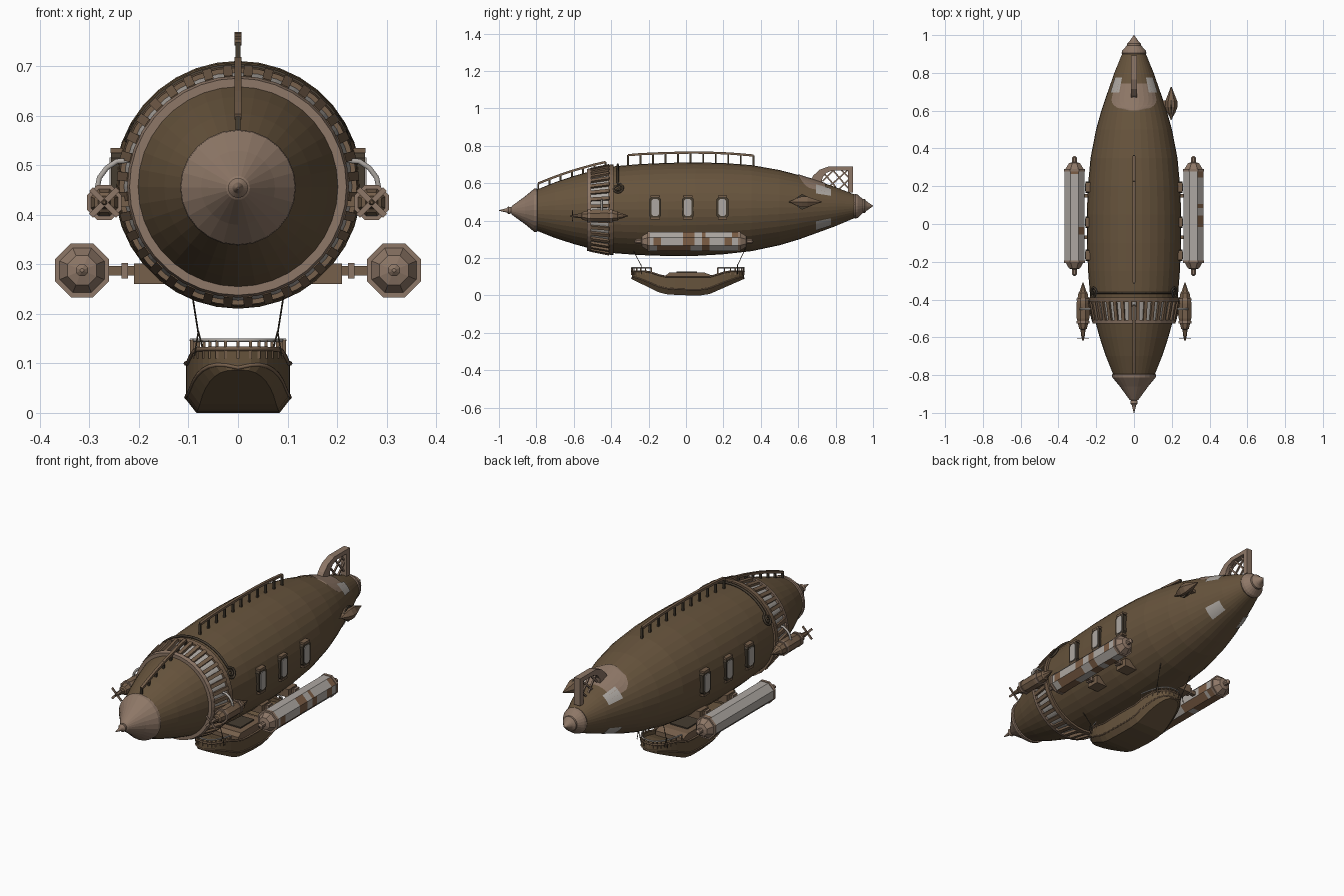
import bpy, bmesh, math
from mathutils import Vector, noise

if "Cube" in bpy.data.objects:
    bpy.data.objects.remove(bpy.data.objects["Cube"])

def mat(name, c):
    m = bpy.data.materials.new(name)
    m.diffuse_color = (*c, 1)
    m.use_nodes = True
    m.node_tree.nodes["Principled BSDF"].inputs["Base Color"].default_value = m.diffuse_color
    return m
HULL = mat("hull_brown", (0.135, 0.088, 0.046))
TRIM = mat("pale_bronze", (0.27, 0.185, 0.135))
MID = mat("mid_bronze", (0.18, 0.115, 0.07))
GREY = mat("warm_grey", (0.42, 0.39, 0.36))
RUST = mat("rust", (0.2, 0.11, 0.06))
DARK = mat("dark_iron", (0.06, 0.045, 0.03))

def mesh(name, verts, faces, *mats):
    me = bpy.data.meshes.new(name)
    me.from_pydata([tuple(v) for v in verts], [], faces)
    bm = bmesh.new(); bm.from_mesh(me)
    bmesh.ops.recalc_face_normals(bm, faces=bm.faces)
    bm.to_mesh(me); bm.free()
    for m in mats:
        me.materials.append(m)
    ob = bpy.data.objects.new(name, me)
    bpy.context.collection.objects.link(ob)
    return ob

# hull shape: radius along y, and slightly rising axis
PROF = [(-.81, .105), (-.7, .149), (-.6, .182), (-.52, .204), (-.46, .22), (-.4, .231), (-.25, .243),
        (-.1, .249), (.05, .25), (.2, .244), (.35, .23), (.5, .201), (.6, .173), (.7, .139), (.8, .104), (.92, .055)]
def radius(y):
    for (a, ra), (b, rb) in zip(PROF, PROF[1:]):
        if y <= b:
            return ra + (rb - ra) * (y - a) / (b - a)
    return PROF[-1][1]
def axis(y):
    return .46 + (.018 * y if y > 0 else .006 * y)
def on_hull(y, deg, off=0.0):
    a, r = math.radians(deg), radius(y) + off
    return Vector((r * math.cos(a), y, axis(y) + r * math.sin(a)))

def lathe(name, pts, m, seg=32, x=0, z=None, phase=0):
    "Turn (y, radius) points about a lengthwise axis."
    vs, n = [], seg
    for y, r in pts:
        for i in range(n):
            a = 2 * math.pi * (i + phase) / n
            vs.append((x + r * math.cos(a), y, (axis(y) if z is None else z) + r * math.sin(a)))
    fs = [(k*n + i, k*n + (i+1) % n, (k+1)*n + (i+1) % n, (k+1)*n + i) for k in range(len(pts)-1) for i in range(n)]
    fs += [tuple(range(n)), tuple(range((len(pts)-1)*n, len(pts)*n))]
    return mesh(name, vs, fs, m)

def beam(name, a, b, w, d, m, up=(0, 0, 1)):
    "Box bar from a to b."
    a, b = Vector(a), Vector(b)
    t = (b - a).normalized()
    s = t.cross(Vector(up))
    s = s.normalized() if s.length > .01 else Vector((1, 0, 0))
    u = s.cross(t)
    vs = [p + s*w/2*i + u*d/2*j for p in (a, b) for i, j in ((-1, -1), (1, -1), (1, 1), (-1, 1))]
    return mesh(name, vs, [(0, 1, 2, 3), (4, 5, 6, 7), (0, 1, 5, 4), (1, 2, 6, 5), (2, 3, 7, 6), (3, 0, 4, 7)], m)

def tube(name, pts, r, m, cyclic=False):
    c = bpy.data.curves.new(name, 'CURVE')
    c.dimensions, c.bevel_depth, c.bevel_resolution, c.use_fill_caps = '3D', r, 1, True
    sp = c.splines.new('POLY')
    sp.points.add(len(pts) - 1)
    for p, q in zip(sp.points, pts):
        p.co = (*q, 1)
    sp.use_cyclic_u = cyclic
    c.materials.append(m)
    ob = bpy.data.objects.new(name, c)
    bpy.context.collection.objects.link(ob)

def patch(name, y0, y1, a0, a1, m, rounded=False, n=10):
    "Thin plate that follows the hull."
    vs = []
    for k in range(n + 1):
        u = k / n
        w = math.sqrt(max(.02, 1 - (1 - min(1, u * 2)) ** 2)) if rounded else 1
        for i in range(n + 1):
            vs.append(on_hull(y0 + (y1-y0)*u, (a0+a1)/2 + (a1-a0)*w*(i/n - .5), .004))
    fs = [(k*(n+1)+i, k*(n+1)+i+1, (k+1)*(n+1)+i+1, (k+1)*(n+1)+i) for k in range(n) for i in range(n)]
    mesh(name, vs, fs, m)

def prism(name, pts, x0, x1, m):
    "Extrude a (y, z) outline along x."
    n = len(pts)
    vs = [(x, y, z) for x in (x0, x1) for y, z in pts]
    mesh(name, vs, [tuple(range(n)), tuple(range(n, 2*n))] + [(i, (i+1) % n, n+(i+1) % n, n+i) for i in range(n)], m)

def oct_rect(y, z, w, h, c):
    return [(y+i*(w-a), z+j*(h-b)) for i, j, a, b in ((-1, -1, c, 0), (1, -1, c, 0), (1, -1, 0, c), (1, 1, 0, c),
            (1, 1, c, 0), (-1, 1, c, 0), (-1, 1, 0, c), (-1, -1, 0, c))]

# envelope, nose and tail
lathe("envelope", PROF, HULL, 36)
lathe("nose_cone", [(-.79, .1), (-.797, .117), (-.812, .115), (-.86, .075), (-.9, .046), (-.93, .024), (-.935, .017),
                    (-.95, .02), (-.96, .011), (-1, .002)], TRIM, 24)
lathe("tail_cone", [(.89, .06), (.905, .066), (.918, .062), (.945, .038), (.955, .038), (.965, .026), (1, .001)], TRIM, 24)

# ribbed collar round the front
lathe("collar_drum", [(-.52, .2), (-.515, .21), (-.4, .233), (-.395, .225)], GREY, 36)
lathe("collar_front_band", [(-.528, .198), (-.528, .219), (-.508, .224), (-.508, .2)], TRIM, 36)
lathe("collar_back_band", [(-.414, .22), (-.414, .24), (-.388, .243), (-.388, .22)], MID, 36)
for i in range(36):
    a = i * 10 + 5
    out = on_hull(-.46, a) - Vector((0, -.46, axis(-.46)))
    beam(f"collar_rib_{i}", on_hull(-.51, a, .011), on_hull(-.41, a, .009), .018, .014, MID, out)

# top rails
for name, y0, y1, off, n in (("front_rail", -.79, -.43, .03, 7), ("top_rail", -.31, .36, .053, 11)):
    for i in range(n):
        a, b = (y0 + (y1-y0) * k / (n-1) for k in (i, i+1))
        beam(f"{name}_post_{i}", on_hull(a, 90, -.01), on_hull(a, 90, off), .01, .01, DARK)
        if i < n - 1:
            beam(f"{name}_bar_{i}", on_hull(a, 90, off), on_hull(b, 90, off), .014, .012, MID)

# tail fin with lattice
outer = [(.66, .605), (.68, .64), (.715, .672), (.765, .69), (.892, .69), (.892, .55), (.865, .55)]
inner = [(.865, .668), (.785, .668), (.75, .655), (.73, .63), (.725, .6)]
prism("fin_frame", outer + inner, -.017, .017, TRIM)
for i, (p, q) in enumerate([((.73, .61), (.79, .67)), ((.77, .585), (.865, .67)), ((.785, .67), (.865, .575)),
                            ((.74, .65), (.80, .58)), ((.82, .57), (.87, .62)), ((.83, .67), (.87, .63))]):
    beam(f"fin_lattice_{i}", (0, *p), (0, *q), .008, .008, TRIM)
patch("fin_base_patch", .6, .745, 40, 140, TRIM, True)

# small pod on the right of the tail
lathe("tail_pod", [(.55, .002), (.57, .01), (.59, .022), (.62, .033), (.65, .032), (.69, .016), (.725, .003)], MID, 6, .197, .5)
prism("tail_pod_vane", [(.56, .5), (.62, .542), (.645, .53), (.72, .5), (.645, .468), (.62, .458)], .193, .2, DARK)
beam("tail_pod_strut", (.14, .64, .495), (.19, .64, .5), .03, .015, MID)

# gondola: plan outline with sloping underside and dipped sides
N = 40
def interp(y, t):
    for (a, u), (b, v) in zip(t, t[1:]):
        if y <= b + 1e-6:
            return u + (v-u) * (y-a) / (b-a)
plan = []
for i in range(N):
    t = 2 * math.pi * i / N
    s, c = math.sin(t), -math.cos(t)
    plan.append((.105 * math.copysign(abs(s) ** .75, s), .01 + .3 * math.copysign(abs(c) ** .8, c)))
LOW = [(-.3, .092), (-.13, .008), (-.02, 0), (.11, 0), (.32, .092)]
TOP = [(-.3, .13), (-.2, .128), (-.12, .1), (.13, .1), (.22, .128), (.32, .13)]
rings = [[(x*.8, y, interp(y, LOW)) for x, y in plan],
         [(x, y, interp(y, LOW) + .027*min(1, abs(x)/.1)) for x, y in plan],
         [(x, y, interp(y, TOP)) for x, y in plan],
         [(x*.93, .01+(y-.01)*.97, interp(y, TOP)) for x, y in plan],
         [(x*.93, .01+(y-.01)*.97, interp(y, TOP) - .018) for x, y in plan]]
fs = [(k*N+i, k*N+(i+1) % N, (k+1)*N+(i+1) % N, (k+1)*N+i) for k in range(4) for i in range(N)]
for base in (0, 4*N):
    for i in range(N // 2):
        fs.append(tuple(base + j for j in dict.fromkeys((i, i+1, N-i-1, (N-i) % N))))
mesh("gondola_body", [v for r in rings for v in r], fs, HULL)
tube("gondola_lower_trim", [(x*1.0, y, z + .004) for x, y, z in rings[1]], .004, MID, True)
tube("gondola_gunwale", rings[2], .005, MID, True)
for e, sel in (("front", [p for p in plan[N//2+1:] + plan[:N//2] if p[1] < -.15]), ("back", [p for p in plan if p[1] > .16])):
    tube(f"gondola_{e}_rail", [(x*.98, y, .147) for x, y in sel], .004, GREY)
    for i, (x, y) in enumerate(sel):
        beam(f"gondola_{e}_post_{i}", (x*.98, y, .11), (x*.98, y, .147), .006, .006, MID)
prism("gondola_cabin", [(-.11, .08), (-.11, .105), (-.09, .121), (.1, .121), (.135, .108), (.135, .08)], -.08, .08, MID)
prism("cabin_roof_hatch", [(-.05, .12), (-.05, .127), (.06, .127), (.06, .12)], -.05, .05, DARK)

for s in (1, -1):
    side = "right" if s > 0 else "left"
    # hull patches
    patch(f"{side}_upper_patch", .695, .775, 90 - s*60, 90 - s*33, GREY)
    patch(f"{side}_lower_patch", .695, .775, 270 + s*30, 270 + s*58, GREY)
    # windows
    for k, y in enumerate((-.165, .01, .195)):
        prism(f"{side}_window_frame_{k}", oct_rect(y, .47, .031, .06, .015), s*.225, s*.257, DARK)
        prism(f"{side}_window_glass_{k}", oct_rect(y, .47, .02, .046, .01), s*.25, s*.26, GREY)
        for z in (.41, .53):
            beam(f"{side}_window_sill_{k}", (s*.225, y, z), (s*.258, y, z), .05, .01, MID)
    # curled pipe over the hull
    pts = [on_hull(-.365, 90 - s*(t*5), .008) for t in range(11)]
    for t in range(22):
        w, r = t * .5, .032 * (1 - t / 26)
        pts.append(on_hull(-.365 + r*math.sin(w), 90 - s*(62 - math.degrees(r*math.cos(w)) * 4), .008))
    tube(f"{side}_curled_pipe", pts, .006, DARK)
    # engine pods with four-blade propellers
    x = s * .27
    lathe(f"{side}_engine", [(-.31, .002), (-.335, .012), (-.36, .02), (-.365, .026), (-.42, .037), (-.5, .036), (-.555, .022),
                             (-.56, .014), (-.59, .011), (-.62, .003)], MID, 8, x, .425, .5)
    for y in (-.4, -.52):
        lathe(f"{side}_engine_band", [(y-.006, .03), (y-.006, .038), (y+.006, .038), (y+.006, .03)], TRIM, 8, x, .425, .5)
    for k in range(2):
        d = Vector((.027, 0, .027 * (-1) ** k))
        c = Vector((x, -.607, .425))
        beam(f"{side}_propeller_{k}", c - d, c + d, .004, .011, TRIM, (.7, 0, -.7 * (-1) ** k))
    beam(f"{side}_engine_strut", (s*.2, -.45, .43), (s*.25, -.45, .425), .07, .022, MID)
    tube(f"{side}_engine_pipe", [(s*a, -.45, z) for a, z in ((.2, .5), (.22, .51), (.245, .508), (.265, .495), (.28, .475), (.285, .45))], .006, GREY)
    # side tanks: grey with rust blotches, bronze ends
    body = [(-.195 + .02*k, .056) for k in range(25)]
    tank = lathe(f"{side}_tank", [(-.275, .004), (-.268, .013), (-.24, .013), (-.235, .032)] + body +
                 [(.322, .032), (.327, .013), (.352, .013), (.36, .003)], TRIM, 8, s*.315, .288, .5)
    tank.data.materials.append(GREY)
    tank.data.materials.append(RUST)
    for f in tank.data.polygons:
        c = f.center
        if -.195 < c.y < .285:
            v = noise.noise(Vector((c.x*18, c.y*16, c.z*18))) - (c.z - .288) * 3
            f.material_index = 2 if v > .2 else 1
    for y in (-.2, .285):
        lathe(f"{side}_tank_band", [(y-.007, .05), (y-.007, .059), (y+.007, .059), (y+.007, .05)], TRIM, 8, s*.315, .288, .5)
    for k, y in enumerate((-.07, .15)):
        beam(f"{side}_tank_mount_{k}", (s*.14, y, .281), (s*.21, y, .281), .07, .042, MID)
        beam(f"{side}_tank_arm_{k}", (s*.2, y, .287), (s*.275, y, .287), .02, .02, MID)
        beam(f"{side}_tank_arm_collar_{k}", (s*.222, y, .287), (s*.235, y, .287), .032, .032, TRIM)
    # suspension cables
    for y0, y1 in ((-.29, -.24), (.32, .275)):
        tube(f"{side}_cable", [(s*.095, y0, .255), (s*.08, y1, .16)], .0018, DARK)
        for a in (.068, .088):
            tube(f"{side}_cable_fork", [(s*.08, y1, .165), (s*a, y1, .115)], .0018, DARK)
